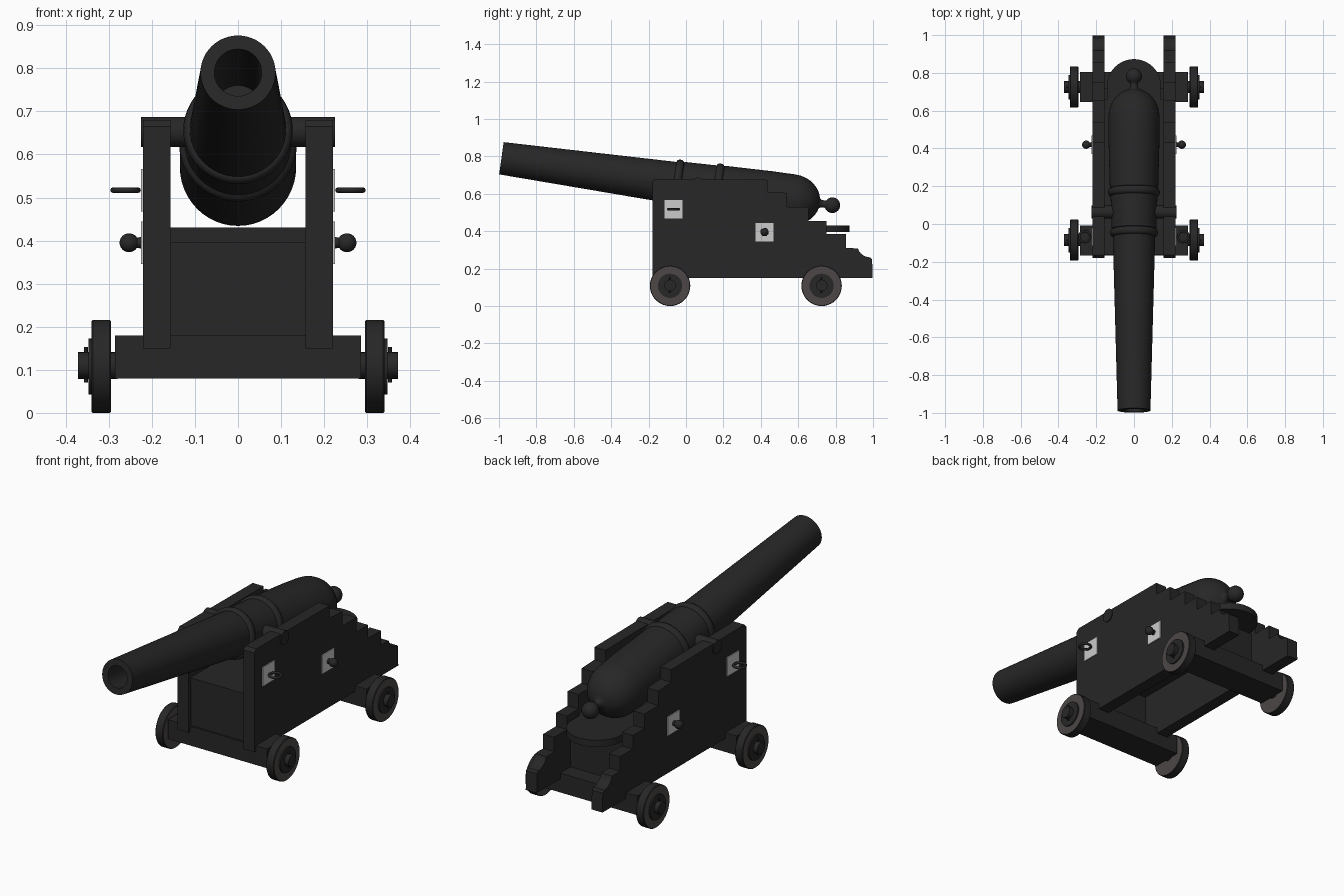
import bpy, bmesh, math
from mathutils import Vector

if "Cube" in bpy.data.objects:
    bpy.data.objects.remove(bpy.data.objects["Cube"])


def material(name, col):
    m = bpy.data.materials.new(name)
    m.diffuse_color = (*col, 1)
    m.use_nodes = True
    m.node_tree.nodes["Principled BSDF"].inputs["Base Color"].default_value = m.diffuse_color
    return m


BLACK = material("black_iron_and_wood", (0.02, 0.02, 0.02))
BROWN = material("wheel_brown", (0.075, 0.062, 0.062))
GREY = material("light_plate", (0.6, 0.6, 0.6))


def finish(name, bm, mats, smooth=True):
    bmesh.ops.recalc_face_normals(bm, faces=bm.faces)
    me = bpy.data.meshes.new(name)
    bm.to_mesh(me)
    bm.free()
    ob = bpy.data.objects.new(name, me)
    bpy.context.collection.objects.link(ob)
    for m in mats:
        me.materials.append(m)
    if smooth:
        bpy.ops.object.select_all(action='DESELECT')
        ob.select_set(True)
        bpy.context.view_layer.objects.active = ob
        bpy.ops.object.shade_smooth_by_angle(angle=math.radians(35))
    return ob


def lathe(name, pts, origin, axis, seg=32, mats=(BLACK,)):
    """Revolve (distance along axis, radius) points; zero radius closes an end."""
    bm = bmesh.new()
    rot = Vector((0, 0, 1)).rotation_difference(Vector(axis).normalized())
    rings = []
    for t, r in pts:
        n = 1 if r == 0 else seg
        rings.append([bm.verts.new(Vector(origin) + rot @ Vector((
            r * math.cos(2 * math.pi * k / seg), r * math.sin(2 * math.pi * k / seg), t)))
            for k in range(n)])
    for a, b in zip(rings, rings[1:]):
        for k in range(seg):
            j = (k + 1) % seg
            quad = [a[k % len(a)], a[j % len(a)], b[j % len(b)], b[k % len(b)]]
            bm.faces.new(list(dict.fromkeys(quad)))
    return finish(name, bm, mats)


def rod(name, p, q, r, seg=24, mats=(BLACK,)):
    d = Vector(q) - Vector(p)
    return lathe(name, [(0, 0), (0, r), (d.length, r), (d.length, 0)], p, d, seg, mats)


def prism(name, outline, plane, lo, hi, mat=BLACK):
    """Extrude an outline: plane 'yz' along x, plane 'xy' along z."""
    bm = bmesh.new()
    put = (lambda a, b, c: (c, a, b)) if plane == 'yz' else (lambda a, b, c: (a, b, c))
    f = bm.faces.new([bm.verts.new(put(a, b, lo)) for a, b in outline])
    ext = bmesh.ops.extrude_face_region(bm, geom=[f])
    vs = [g for g in ext['geom'] if isinstance(g, bmesh.types.BMVert)]
    bmesh.ops.translate(bm, verts=vs, vec=put(0, 0, hi - lo))
    return finish(name, bm, [mat])


def box(name, x, y, z, mat=BLACK):
    return prism(name, [(x[0], y[0]), (x[1], y[0]), (x[1], y[1]), (x[0], y[1])], 'xy', *z, mat)


def arc(t0, r0, dt, dr, a0, a1, n):
    return [(t0 + dt * math.cos(math.radians(a0 + (a1 - a0) * i / n)),
             r0 + dr * math.sin(math.radians(a0 + (a1 - a0) * i / n))) for i in range(n + 1)]


# Barrel: bore, tapered chase, two rings, domed breech and ball
profile = [(0.6, 0), (0.6, 0.055), (0, 0.055), (0, 0.087), (0.93, 0.112)]
profile += arc(0.95, 0.114, 0.02, 0.013, 180, 0, 6)
profile += [(0.972, 0.118), (1.145, 0.124)]
profile += arc(1.166, 0.125, 0.02, 0.012, 180, 0, 6)
profile += [(1.188, 0.128), (1.45, 0.135), (1.57, 0.135)]
profile += arc(1.57, 0.0, 0.15, 0.135, 80, 12, 9)[0:]
profile += [(1.725, 0.021), (1.745, 0.019)]
profile += arc(1.787, 0, 0.042, 0.042, 150, 20, 8) + [(1.829, 0)]
lathe("barrel", profile, (0, -0.987, 0.79), (0, 0.99, -0.1405), 48)
rod("trunnion", (-0.225, 0.063, 0.652), (0.225, 0.063, 0.652), 0.035, 32)

# Stepped side cheeks with a hollow curve at the tail
cheek = [(-0.18, 0.15), (-0.18, 0.665), (-0.165, 0.68), (0.435, 0.675), (0.435, 0.61),
         (0.54, 0.605), (0.54, 0.53), (0.655, 0.53), (0.655, 0.455), (0.75, 0.455),
         (0.75, 0.385), (0.855, 0.385), (0.855, 0.31)]
cheek += arc(0.985, 0.325, 0.068, 0.065, 195, 270, 6)
cheek += [(0.995, 0.25), (0.998, 0.15)]

# Bed with rounded rear, front and rear walls
bed = [(-0.157, -0.165), (0.157, -0.165), (0.157, 0.66), (0.143, 0.66)]
bed += arc(0, 0.73, 0.143, 0.143, 0, 180, 20) + [(-0.143, 0.66), (-0.157, 0.66)]
prism("bed", bed, 'xy', 0.395, 0.43)
box("front_wall", (-0.158, 0.158), (-0.16, -0.10), (0.15, 0.396))
box("rear_wall", (-0.158, 0.158), (0.66, 0.72), (0.15, 0.396))

# Axle beams
for label, y in (("front", -0.088), ("rear", 0.725)):
    box(label + "_axle", (-0.285, 0.285), (y - 0.08, y + 0.08), (0.08, 0.18))

for s, side in ((-1, "left"), (1, "right")):
    prism(side + "_cheek", cheek, 'yz', s * 0.157, s * 0.22)
    # Grey plates with a ring and a knob
    for label, y, z in (("ring", -0.067, 0.517), ("knob", 0.42, 0.395)):
        box(f"{side}_{label}_plate", sorted((s * 0.218, s * 0.225)),
            (y - 0.049, y + 0.049), (z - 0.049, z + 0.049), GREY)
    lathe(side + "_knob", [(0, 0), (0, 0.014), (0.014, 0.012)]
          + arc(0.033, 0, 0.022, 0.022, 145, 15, 8) + [(0.055, 0)],
          (s * 0.22, 0.42, 0.395), (s, 0, 0), 20)
    bpy.ops.mesh.primitive_torus_add(location=(s * 0.261, -0.067, 0.517), major_radius=0.029,
                                     minor_radius=0.0065, major_segments=24, minor_segments=8)
    ring = bpy.context.object
    ring.name = side + "_ring"
    ring.data.materials.append(BLACK)
    bpy.ops.object.shade_smooth_by_angle(angle=math.radians(60))

    # Wheels: brown side faces, black tread, hub disc, axle arm and pin
    for label, y in (("front", -0.085), ("rear", 0.725)):
        tag = f"{side}_{label}"
        wheel = lathe(tag + "_wheel", [(0, 0), (0, 0.105), (0.003, 0.108), (0.042, 0.108),
                                       (0.045, 0.105), (0.045, 0)],
                      (s * 0.295, y, 0.108), (s, 0, 0), 40, (BLACK, BROWN))
        for p in wheel.data.polygons:
            p.material_index = int(abs(p.normal.x) > 0.9)
        rod(tag + "_hub_disc", (s * 0.338, y, 0.108), (s * 0.347, y, 0.108), 0.065, 32)
        rod(tag + "_axle_arm", (s * 0.28, y, 0.11), (s * 0.371, y, 0.11), 0.031, 24)
        rod(tag + "_pin", (s * 0.353, y, 0.07), (s * 0.353, y, 0.153), 0.005, 8)
